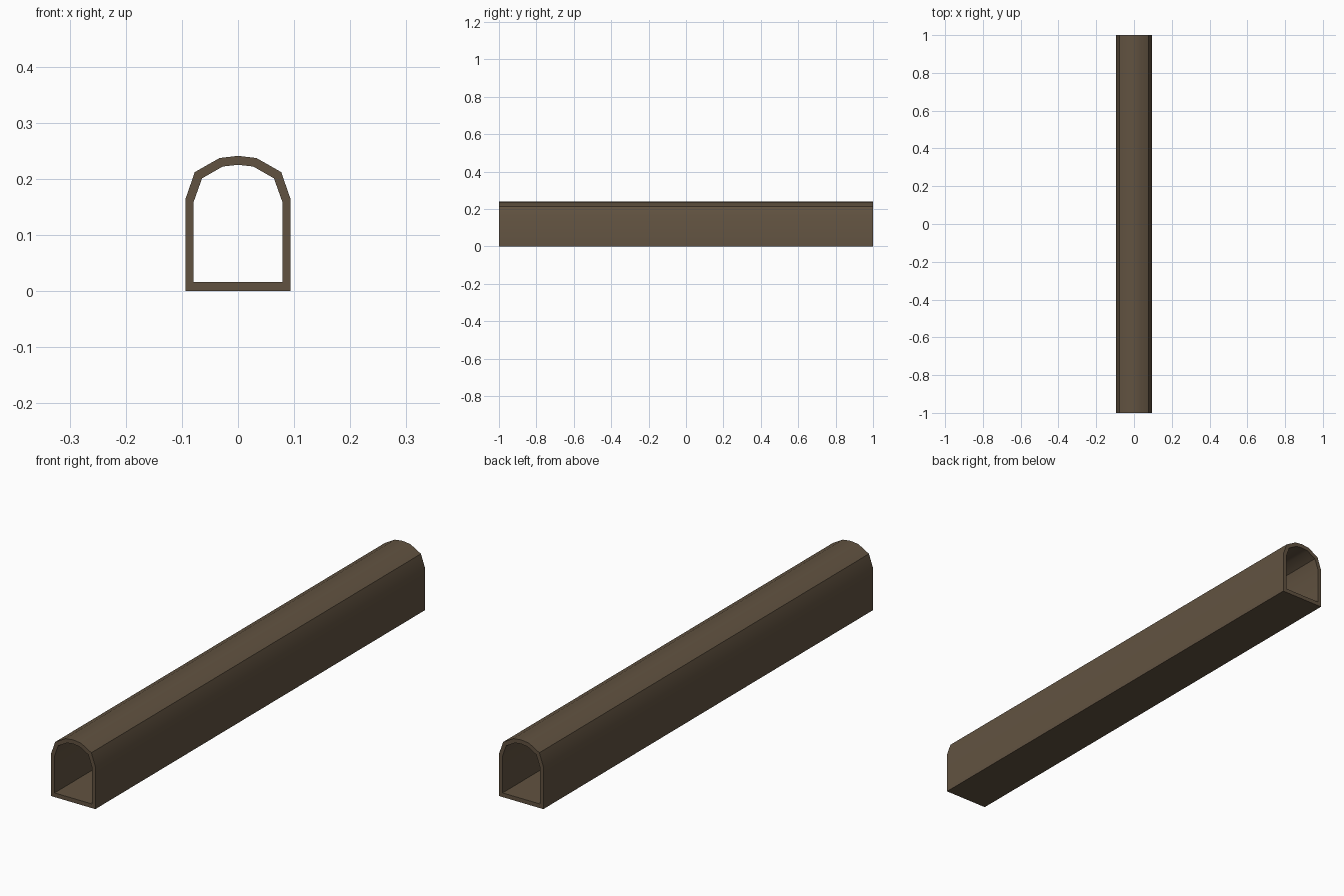
import bpy, bmesh, math

if "Cube" in bpy.data.objects:
    bpy.data.objects.remove(bpy.data.objects["Cube"])

# Half cross-sections (x, z), floor to crown
OUTER = [(0.094, 0.0), (0.094, 0.163), (0.077, 0.212), (0.033, 0.237), (0.0, 0.241)]
INNER = [(0.079, 0.016), (0.079, 0.159), (0.064, 0.201), (0.027, 0.222), (0.0, 0.225)]


def mirrored(half):
    return half + [(-x, z) for x, z in reversed(half[:-1])]


mat = bpy.data.materials.new("dull brown")
mat.diffuse_color = (0.12, 0.085, 0.052, 1)
mat.use_nodes = True
mat.node_tree.nodes["Principled BSDF"].inputs["Base Color"].default_value = mat.diffuse_color

# Arched tunnel: two loops at each end, bridged into walls and end rims
bm = bmesh.new()
loops = [[bm.verts.new((x, y, z)) for x, z in mirrored(p)]
         for p, y in ((OUTER, -1), (OUTER, 1), (INNER, 1), (INNER, -1))]
for k in range(4):
    a, b = loops[k], loops[(k + 1) % 4]
    n = len(a)
    for i in range(n):
        j = (i + 1) % n
        bm.faces.new((a[i], a[j], b[j], b[i]))
bmesh.ops.recalc_face_normals(bm, faces=bm.faces)
me = bpy.data.meshes.new("arched_tunnel")
bm.to_mesh(me)
bm.free()
me.materials.append(mat)
ob = bpy.data.objects.new("arched_tunnel", me)
bpy.context.collection.objects.link(ob)

# Smooth roof, crisp shoulders and rims
bpy.context.view_layer.objects.active = ob
ob.select_set(True)
bpy.ops.object.shade_smooth_by_angle(angle=math.radians(30))
